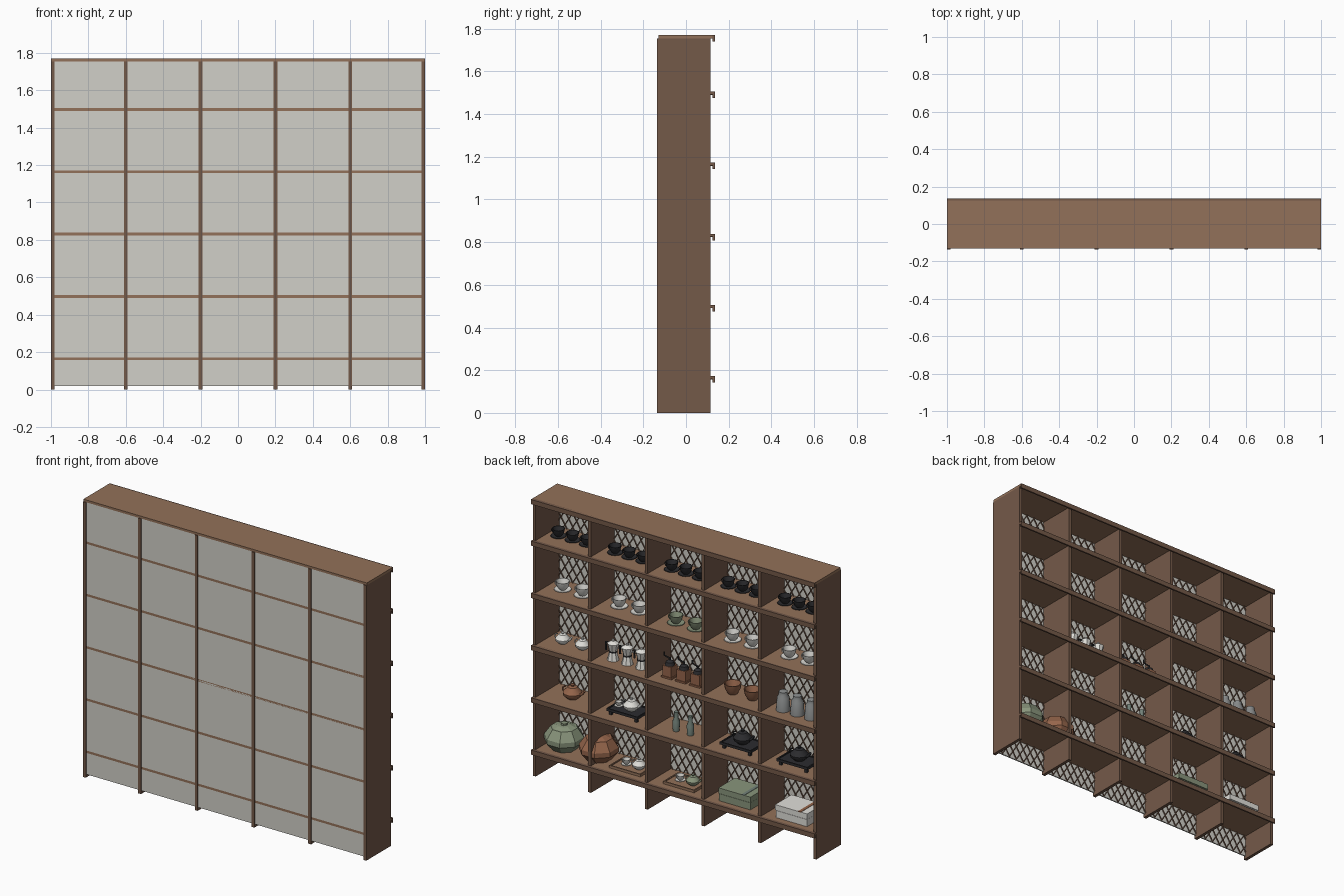
import bpy, bmesh, math
from mathutils import Matrix, Vector

cube = bpy.data.objects.get("Cube")
if cube:
    bpy.data.objects.remove(cube)


def material(name, r, g, b):
    m = bpy.data.materials.new(name)
    m.use_nodes = True
    m.diffuse_color = (r, g, b, 1)
    m.node_tree.nodes["Principled BSDF"].inputs["Base Color"].default_value = (r, g, b, 1)
    return m


wood = material("shelf wood", .29, .165, .1)
dark = material("dark wood", .175, .1, .066)
grey = material("pale panel", .64, .63, .58)
black = material("charcoal", .025, .025, .028)
white = material("white ceramic", .75, .74, .7)
sage = material("sage green", .25, .3, .2)
clay = material("terracotta", .3, .13, .07)
steel = material("steel grey", .25, .26, .26)
slate = material("slate green", .17, .22, .19)


def finish(bm, name, mat, smooth=False):
    bmesh.ops.recalc_face_normals(bm, faces=bm.faces)
    mesh = bpy.data.meshes.new(name)
    bm.to_mesh(mesh)
    bm.free()
    mesh.materials.append(mat)
    ob = bpy.data.objects.new(name, mesh)
    bpy.context.collection.objects.link(ob)
    if smooth:
        bpy.ops.object.select_all(action='DESELECT')
        ob.select_set(True)
        bpy.context.view_layer.objects.active = ob
        bpy.ops.object.shade_smooth_by_angle(angle=math.radians(40))
    return ob


def add_box(bm, lo, hi):
    lo, hi = Vector(lo), Vector(hi)
    size = Matrix.Diagonal((*(hi - lo), 1))
    bmesh.ops.create_cube(bm, size=1, matrix=Matrix.Translation((lo + hi) / 2) @ size)


def box(name, mat, lo, hi):
    bm = bmesh.new()
    add_box(bm, lo, hi)
    return finish(bm, name, mat)


def block(name, mat, x, y, z, w, d, h):
    return box(name, mat, (x - w / 2, y - d / 2, z), (x + w / 2, y + d / 2, z + h))


def lathe(name, mat, x, y, z, profile, sides=16):
    """Turn a (radius, height) profile about the vertical axis."""
    bm = bmesh.new()
    rings = []
    for r, h in profile:
        rings.append([bm.verts.new((x + r * math.cos(a), y + r * math.sin(a), z + h))
                      for a in (math.tau * (i + .5) / sides for i in range(sides))])
    for a, b in zip(rings, rings[1:]):
        for i in range(sides):
            j = (i + 1) % sides
            bm.faces.new((a[i], a[j], b[j], b[i]))
    bm.faces.new(rings[0])
    bm.faces.new(rings[-1])
    return finish(bm, name, mat, sides > 8)


def tube(name, mat, points, radius):
    """Round bar along a few points."""
    cu = bpy.data.curves.new(name, 'CURVE')
    cu.dimensions = '3D'
    cu.bevel_depth = radius
    cu.bevel_resolution = 1
    cu.use_fill_caps = True
    sp = cu.splines.new('POLY')
    sp.points.add(len(points) - 1)
    for p, co in zip(sp.points, points):
        p.co = (*co, 1)
    cu.materials.append(mat)
    bpy.context.collection.objects.link(bpy.data.objects.new(name, cu))


def handle(mat, x, y, z, r, side=1):
    """Half-ring handle on one side of a vessel."""
    tube("handle", mat, [(x + side * r * math.sin(a), y, z + r * math.cos(a))
                         for a in (math.pi * i / 6 for i in range(7))], r * .22)


# Carcass: uprights, shelves with downturned lips, back panel
TOP, BAYS = 1.77, 5
LEVELS = [.172 + i / 3 for i in range(5)]
for i in range(BAYS + 1):
    x = max(-.99, min(.99, -1 + .4 * i))
    box("upright", dark, (x - .01, -.135, 0), (x + .01, .115, TOP - .015))
for z in LEVELS + [TOP]:
    edge = 1 if z == TOP else .985
    box("shelf", wood, (-edge, -.13, z - .015), (edge, .125, z))
    box("shelf_lip", dark, (-1, .115, z - .013), (1, .126, z))
    box("shelf_lip_front", dark, (-1, .125, z - .03), (1, .135, z))
box("back_panel", grey, (-.985, -.13, .02), (.985, -.122, TOP - .015))


# Diagonal lattice in front of the panel, one field for each bay
def lattice(cx, half, z0, z1, step=.055, slope=.62):
    bm = bmesh.new()
    rise = (z1 - z0) * slope
    for n in range(int((2 * half + rise) / step) + 1):
        start = -half - rise + (n + .5) * step
        t0 = max(0, (-half - start) / slope)
        t1 = min(z1 - z0, (half - start) / slope)
        if t1 - t0 < .01:
            continue
        for s in (1, -1):
            a, b = [Vector((cx + s * (start + slope * t), 0, z0 + t)) for t in (t0, t1)]
            mid, d = (a + b) / 2, b - a
            mid.y = -.1175
            turn = Matrix.Rotation(math.atan2(d.x, d.z), 4, 'Y')
            bmesh.ops.create_cube(bm, size=1, matrix=Matrix.Translation(mid) @ turn
                                  @ Matrix.Diagonal((.005, .006, d.length, 1)))
    finish(bm, "lattice", dark)


for i in range(BAYS):
    lattice(-.8 + .4 * i, .19, .02, TOP - .015)


# Tableware
def cup(mat, x, z, s=1, y=0):
    lathe("saucer", mat, x, y, z, [(.025 * s, 0), (.052 * s, .01 * s), (.05 * s, .013 * s), (.02 * s, .008 * s)])
    lathe("cup", mat, x, y, z + .01 * s, [(.02 * s, 0), (.034 * s, .018 * s), (.042 * s, .052 * s),
                                         (.038 * s, .052 * s), (.028 * s, .018 * s)])
    handle(mat, x + .038 * s, y, z + .038 * s, .016 * s)


def teapot(mat, x, z, s=1, y=0):
    lathe("teapot", mat, x, y, z, [(.028 * s, 0), (.05 * s, .02 * s), (.052 * s, .035 * s), (.03 * s, .06 * s),
                                  (.026 * s, .066 * s), (.008 * s, .07 * s), (.011 * s, .08 * s), (.005 * s, .085 * s)])
    tube("spout", mat, [(x - .04 * s, y, z + .025 * s), (x - .062 * s, y, z + .04 * s),
                        (x - .075 * s, y, z + .06 * s)], .008 * s)
    handle(mat, x + .044 * s, y, z + .038 * s, .02 * s)


def tray(mat, x, z, legs=.025):
    block("tray", mat, x, 0, z + legs, .22, .15, .01)
    for sx in (-1, 1):
        for sy in (-1, 1):
            if legs:
                block("tray_leg", mat, x + sx * .09, sy * .055, z, .016, .016, legs)
        block("tray_rim", mat, x + sx * .106, 0, z + legs, .008, .15, .016)
        block("tray_rim", mat, x, sx * .071, z + legs, .22, .008, .016)


def moka_pot(x, z, y=.02):
    lathe("moka_pot", white, x, y, z, [(.036, 0), (.024, .05), (.024, .058), (.036, .105), (.01, .12), (.008, .13)], 8)
    lathe("moka_band", black, x, y, z + .05, [(.027, 0), (.027, .008)], 8)
    tube("moka_handle", black, [(x + .03, y, z + .1), (x + .052, y, z + .1), (x + .05, y, z + .05)], .006)


def grinder(x, z, y=.02):
    block("grinder_base", clay, x, y, z, .075, .075, .01)
    block("grinder_body", clay, x, y, z + .01, .062, .062, .065)
    lathe("grinder_dome", black, x, y, z + .075, [(.03, 0), (.024, .02), (.006, .03), (.006, .045)], 12)
    tube("grinder_crank", black, [(x, y, z + .115), (x + .04, y, z + .125), (x + .04, y, z + .145)], .005)


def big_pot(mat, x, z):
    lathe("big_pot", mat, x, 0, z, [(.075, 0), (.118, .05), (.118, .08), (.08, .135)], 8)
    lathe("pot_lid", mat, x, 0, z + .135, [(.07, 0), (.04, .012), (.02, .014), (.02, .026)], 8)


def gift_box(mat, x, z, band):
    block("box_base", mat, x, 0, z, .22, .16, .045)
    block("box_lid", mat, x, 0, z + .048, .226, .166, .035)
    block("box_band", band, x - .06, 0, z + .08, .02, .167, .005)


shelf1, shelf2, shelf3, shelf4, shelf5 = LEVELS
centres = [.8 - .4 * i for i in range(BAYS)]
a, b, c, d, e = centres
pair, trio = (.07, -.07), (.1, 0, -.1)

# Two upper shelves: cups
for x, mat in zip(centres, (white, white, sage, white, white)):
    for o in trio:
        cup(black, x + o, shelf5, .9)
    for o in pair:
        cup(mat, x + o, shelf4)

# Middle shelf
for o in pair:
    teapot(white, a + o, shelf3, .85)
    lathe("bowl", clay, d + o, 0, shelf3, [(.028, 0), (.045, .03), (.052, .065), (.046, .065), (.03, .02)])
for o in trio:
    moka_pot(b + o, shelf3)
    grinder(c + o, shelf3)
    lathe("canister", steel, e + o, .02, shelf3, [(.042, 0), (.036, .085), (.026, .1), (.026, .12), (.01, .124)])

# Teapot shelf
teapot(clay, a, shelf2, 1.1)
tray(black, b, shelf2)
teapot(white, b - .015, shelf2 + .035, .95)
cup(white, b + .075, shelf2 + .035, .5)
for o in (.055, -.045):
    lathe("bottle", slate, c + o, .02, shelf2, [(.02, 0), (.022, .06), (.012, .085), (.014, .12)], 12)
for x in (d, e):
    tray(black, x, shelf2)
    teapot(black, x, shelf2 + .035, 1.05)

# Lowest shelf
big_pot(sage, .86, shelf1)
big_pot(clay, .615, shelf1)
for x, mat in ((b - .02, white), (c, sage)):
    tray(wood, x, shelf1, 0)
    cup(white, x + .04, shelf1 + .01, .6)
    teapot(mat, x - .05, shelf1 + .01, .8)
gift_box(sage, d, shelf1, slate)
gift_box(white, e, shelf1, clay)
